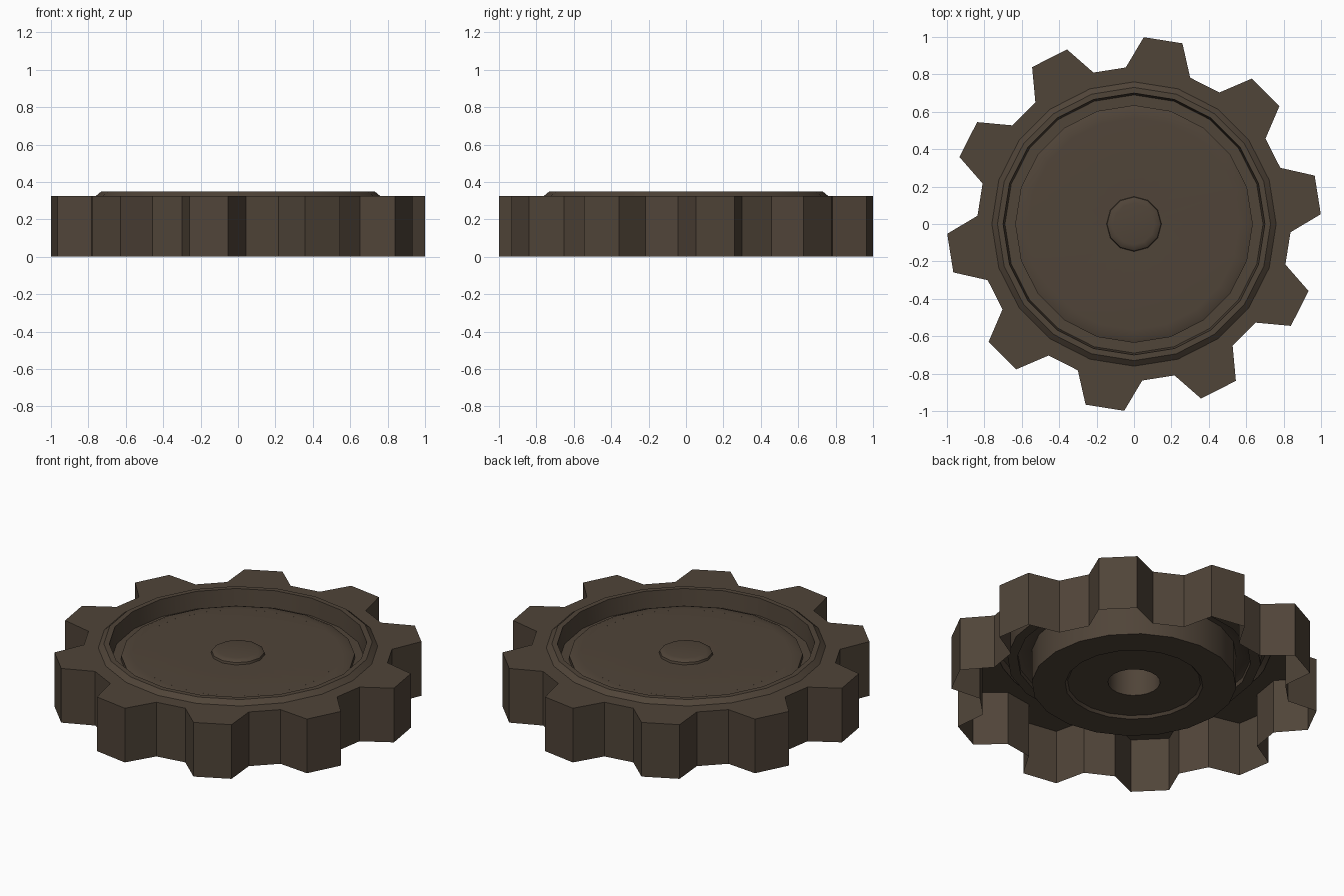
import bpy, bmesh
from math import cos, sin, radians, tau

if "Cube" in bpy.data.objects:
    bpy.data.objects.remove(bpy.data.objects["Cube"])

mat = bpy.data.materials.new("dark_bronze")
mat.diffuse_color = (0.08, 0.058, 0.04, 1)
mat.use_nodes = True
mat.node_tree.nodes["Principled BSDF"].inputs["Base Color"].default_value = mat.diffuse_color


def finish(name, bm, smooth):
    mesh = bpy.data.meshes.new(name)
    bm.to_mesh(mesh)
    bm.free()
    mesh.materials.append(mat)
    ob = bpy.data.objects.new(name, mesh)
    bpy.context.collection.objects.link(ob)
    if smooth:
        bpy.ops.object.select_all(action='DESELECT')
        ob.select_set(True)
        bpy.context.view_layer.objects.active = ob
        bpy.ops.object.shade_smooth_by_angle(angle=radians(35))
    return ob


def skin(bm, rings):
    """Join successive closed rings of vertices with quads."""
    for a, b in zip(rings, rings[1:]):
        n = len(a)
        for i in range(n):
            j = (i + 1) % n
            bm.faces.new((a[i], a[j], b[j], b[i]))


def lathe(name, profile, sides, cap=False):
    """Turn an (r, z) profile around the z axis."""
    bm = bmesh.new()
    rings = [[bm.verts.new((r * cos(tau * i / sides), r * sin(tau * i / sides), z))
              for i in range(sides)] for r, z in profile]
    skin(bm, rings)
    if cap:
        bm.faces.new(rings[-1])
    return finish(name, bm, True)


# Toothed shell: ten tapered teeth, open underneath
outline = []
for k in range(10):
    for offset, r in ((-12, 0.838), (-6, 1.0), (6, 1.0), (12, 0.838)):
        outline.append((radians(9 + 36 * k + offset), r))
bm = bmesh.new()
rings = [[bm.verts.new(((r if full else 0.745) * cos(a), (r if full else 0.745) * sin(a), z))
          for a, r in outline] for full, z in ((True, 0), (True, 0.325), (False, 0.325))]
skin(bm, rings)
finish("toothed_shell", bm, False)

# Raised rim, groove and recessed centre plate
lathe("rim_and_plate", [(0.76, 0.325), (0.73, 0.35), (0.70, 0.35), (0.69, 0.25),
                        (0.635, 0.25), (0.635, 0.277), (0.61, 0.287), (0.565, 0.29),
                        (0.13, 0.285)], 20)

# Low rounded boss on the plate
lathe("top_boss", [(0.147, 0.285), (0.144, 0.298), (0.132, 0.306), (0.11, 0.31)], 12, True)

# Drum under the plate, with a shallow recess and a central bore (bottom to top)
lathe("lower_drum", [(0.142, 0.286), (0.142, 0.11), (0.362, 0.11), (0.375, 0.095),
                     (0.557, 0.095), (0.557, 0.29)][::-1], 20)
